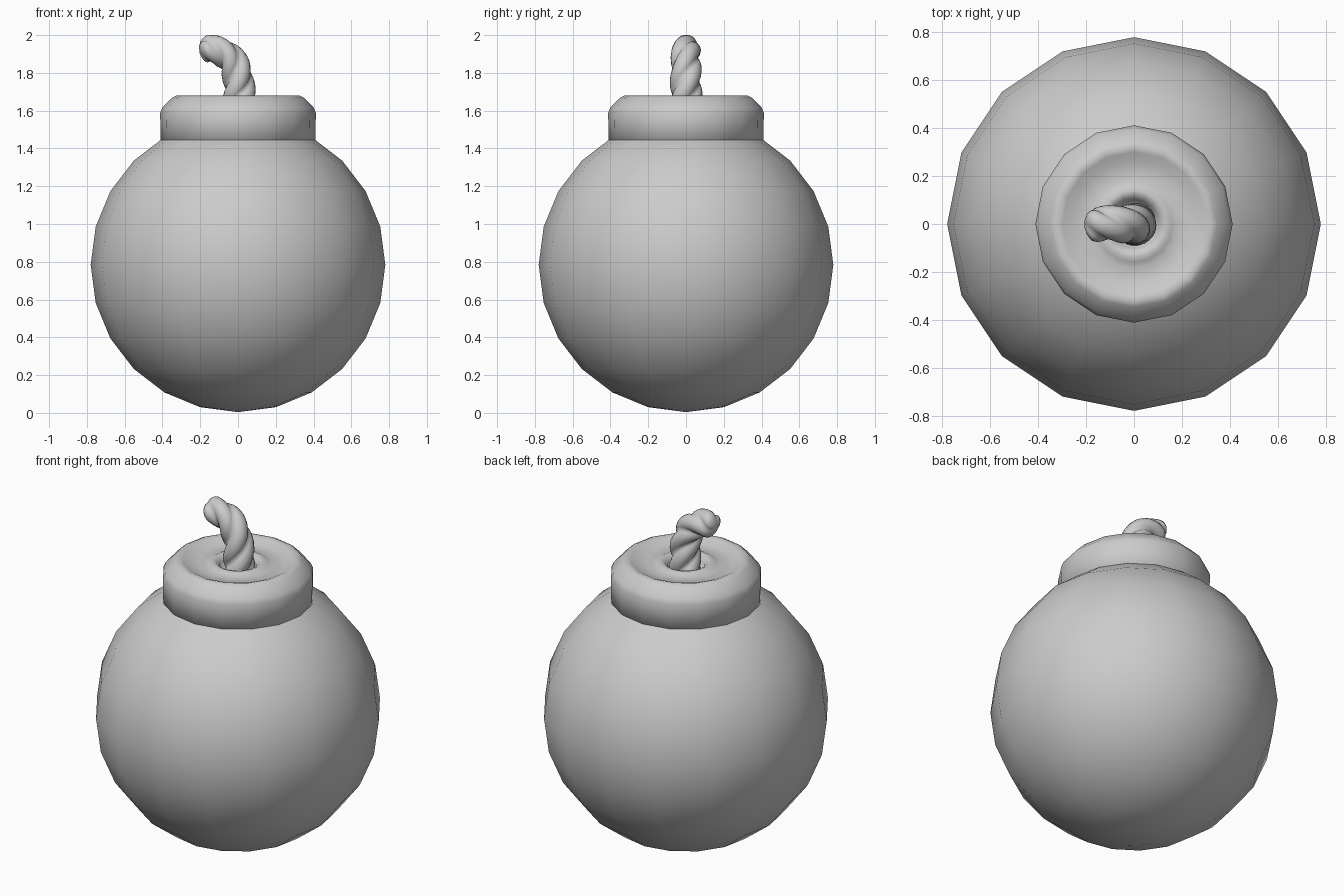
import bpy, bmesh
from math import sin, cos, pi, sqrt
from mathutils import Vector
from mathutils.geometry import interpolate_bezier

if "Cube" in bpy.data.objects:
    bpy.data.objects.remove(bpy.data.objects["Cube"])


def make_object(name, rings):
    """Skin a list of closed vertex rings, capping both ends."""
    bm = bmesh.new()
    loops = [[bm.verts.new(p) for p in ring] for ring in rings]
    n = len(rings[0])
    for a, b in zip(loops, loops[1:]):
        for i in range(n):
            j = (i + 1) % n
            bm.faces.new((a[i], a[j], b[j], b[i]))
    bm.faces.new(loops[0][::-1])
    bm.faces.new(loops[-1])
    bmesh.ops.recalc_face_normals(bm, faces=bm.faces[:])
    for f in bm.faces:
        f.smooth = True
    mesh = bpy.data.meshes.new(name)
    bm.to_mesh(mesh)
    bm.free()
    obj = bpy.data.objects.new(name, mesh)
    bpy.context.collection.objects.link(obj)
    return obj


def circle(r, z, n=16):
    return [(r * cos(2 * pi * i / n), r * sin(2 * pi * i / n), z) for i in range(n)]


# Round body, 16 sides
bpy.ops.mesh.primitive_uv_sphere_add(segments=16, ring_count=12, radius=0.78,
                                     location=(0, 0, 0.784))
bpy.context.object.name = "body"
bpy.ops.object.shade_smooth()

# Collar: bevelled rim, shallow dish, small raised lip round the fuse hole
profile = [(0.41, 1.40), (0.412, 1.59), (0.40, 1.617), (0.347, 1.67), (0.325, 1.68),
           (0.30, 1.672), (0.26, 1.652), (0.185, 1.648), (0.16, 1.658), (0.14, 1.667),
           (0.12, 1.66), (0.10, 1.64), (0.09, 1.60)]
make_object("collar", [circle(r, z) for r, z in profile])

# Fuse: three twisted strands swept along a bent path
STEPS, SIDES, STRANDS, PITCH = 48, 24, 3, 0.42
path = interpolate_bezier(Vector((0, 0, 1.58)), Vector((0.03, 0, 1.85)),
                          Vector((-0.04, 0, 1.945)), Vector((-0.205, 0, 1.922)), STEPS)
rings, length = [], 0.0
total = sum((b - a).length for a, b in zip(path, path[1:]))
for k, p in enumerate(path):
    if k:
        length += (p - path[k - 1]).length
    t = (path[min(k + 1, STEPS - 1)] - path[max(k - 1, 0)]).normalized()
    side = Vector((0, 1, 0))
    across = side.cross(t)
    radius = 0.092 - 0.017 * length / total
    left = total - length
    if left < 0.05:                       # rounded tip
        radius *= max(0.25, sqrt(1 - (1 - left / 0.05) ** 2))
    twist = 2 * pi * length / PITCH
    ring = []
    for i in range(SIDES):
        a = 2 * pi * i / SIDES
        r = radius * (0.74 + 0.26 * abs(cos(STRANDS * a / 2)) ** 0.8)
        ring.append(p + r * (across * cos(a + twist) + side * sin(a + twist)))
    rings.append(ring)
make_object("fuse", rings)
